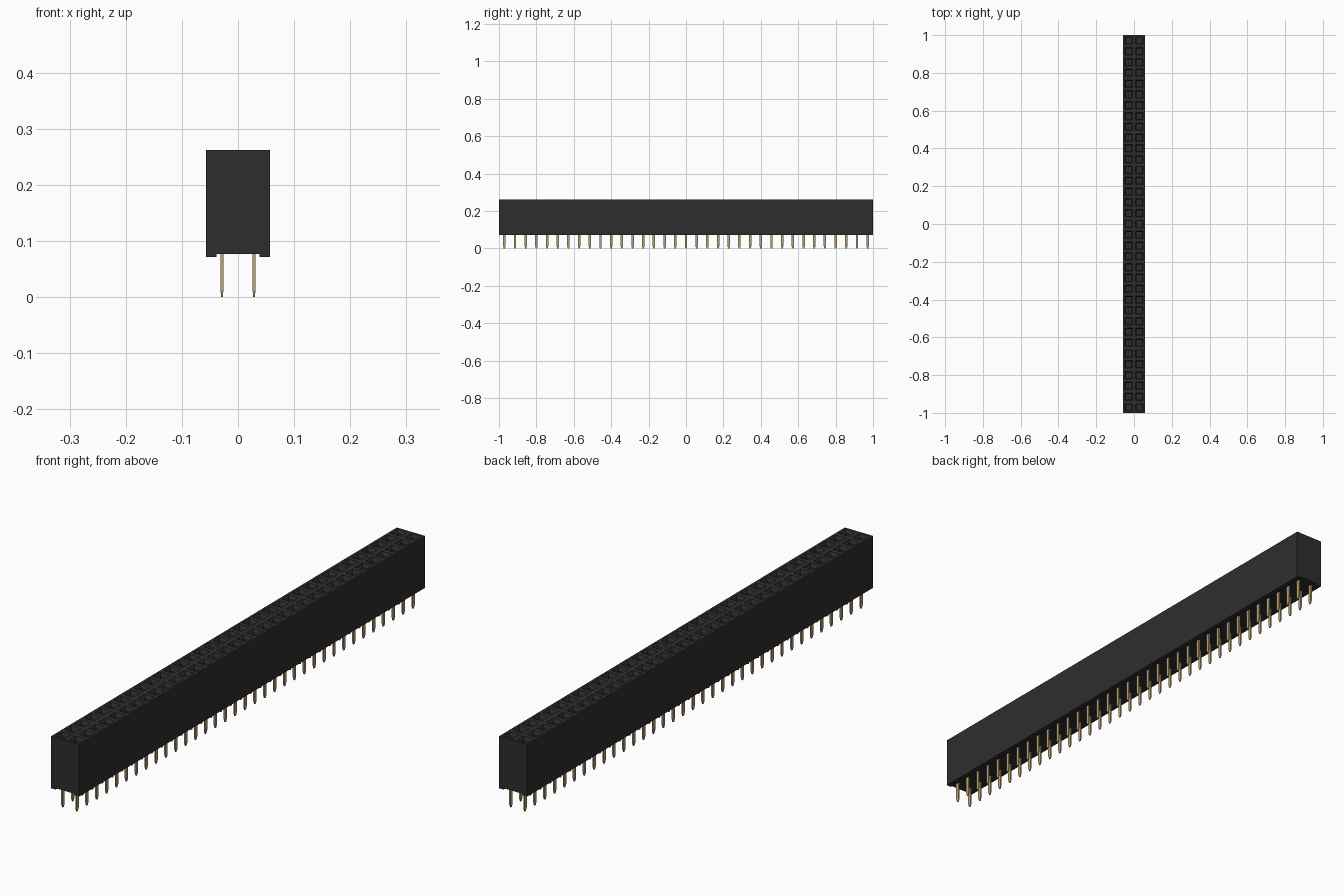
import bpy, bmesh

cube = bpy.data.objects.get("Cube")
if cube:
    bpy.data.objects.remove(cube, do_unlink=True)

ROWS = 35
PITCH = 2.0 / ROWS
Z_BOTTOM, Z_TOP = 0.072, 0.262


def material(name, rgb, roughness=0.6):
    m = bpy.data.materials.new(name)
    m.use_nodes = True
    m.diffuse_color = (*rgb, 1)
    bsdf = m.node_tree.nodes["Principled BSDF"]
    bsdf.inputs["Base Color"].default_value = (*rgb, 1)
    bsdf.inputs["Roughness"].default_value = roughness
    return m


def add_object(name, bm, mat):
    bmesh.ops.recalc_face_normals(bm, faces=bm.faces)
    mesh = bpy.data.meshes.new(name)
    bm.to_mesh(mesh)
    bm.free()
    mesh.materials.append(mat)
    ob = bpy.data.objects.new(name, mesh)
    bpy.context.collection.objects.link(ob)
    return ob


black = material("black plastic", (0.027, 0.027, 0.027))
gold = material("gold contact", (0.50, 0.36, 0.17), 0.4)

# Housing: the top is a 2 x 35 grid of cells, one socket per cell
bm = bmesh.new()
verts = [[bm.verts.new(((i - 1) * PITCH, -1 + j * PITCH, Z_TOP)) for j in range(ROWS + 1)]
         for i in range(3)]
cells = [bm.faces.new((verts[i][j], verts[i + 1][j], verts[i + 1][j + 1], verts[i][j + 1]))
         for i in range(2) for j in range(ROWS)]
border = [e for e in bm.edges if e.is_boundary]

# Walls drop from the border of the grid, then the underside is closed
walls = bmesh.ops.extrude_edge_only(bm, edges=border)["geom"]
for v in walls:
    if isinstance(v, bmesh.types.BMVert):
        v.co.z = Z_BOTTOM
rim = [e for e in bm.edges if e.is_boundary]
bmesh.ops.contextual_create(bm, geom=rim)
bm.normal_update()

# Square sockets: flat rim, sloped lead-in, straight shaft
bmesh.ops.inset_individual(bm, faces=cells, thickness=0.0125, depth=0)
bmesh.ops.inset_individual(bm, faces=cells, thickness=0.007, depth=-0.010)
shafts = bmesh.ops.extrude_discrete_faces(bm, faces=cells)["faces"]
for f in shafts:
    for v in f.verts:
        v.co.z = 0.11
housing = add_object("housing", bm, black)

# Shallow channel along the whole underside
bm = bmesh.new()
bmesh.ops.create_cube(bm, size=1)
for v in bm.verts:
    v.co.x *= 0.076
    v.co.y *= 2.2
    v.co.z = 0.077 if v.co.z > 0 else 0.03
cutter = add_object("channel_cutter", bm, black)
cutter.hide_render = True
cutter.hide_set(True)
cutter.display_type = 'WIRE'
cut = housing.modifiers.new("channel", 'BOOLEAN')
cut.operation = 'DIFFERENCE'
cut.solver = 'EXACT'
cut.object = cutter
bpy.context.view_layer.objects.active = housing
with bpy.context.temp_override(object=housing, active_object=housing):
    bpy.ops.object.modifier_apply(modifier="channel")
bpy.data.objects.remove(cutter, do_unlink=True)

# Flat pins with tapered tips, running up into the sockets
bm = bmesh.new()
LEVELS = ((0.0, 0.0016, 0.003), (0.012, 0.0025, 0.0065),
          (0.19, 0.0025, 0.0065), (0.20, 0.002, 0.004))  # z, half x, half y
for x in (-PITCH / 2, PITCH / 2):
    for j in range(ROWS):
        y = -1 + (j + 0.5) * PITCH
        rings = [[bm.verts.new((x + sx * hx, y + sy * hy, z))
                  for sx, sy in ((-1, -1), (1, -1), (1, 1), (-1, 1))]
                 for z, hx, hy in LEVELS]
        for a, b in zip(rings, rings[1:]):
            for k in range(4):
                n = (k + 1) % 4
                bm.faces.new((a[k], a[n], b[n], b[k]))
        bm.faces.new(rings[0][::-1])
        bm.faces.new(rings[-1])
add_object("contact_pins", bm, gold)
